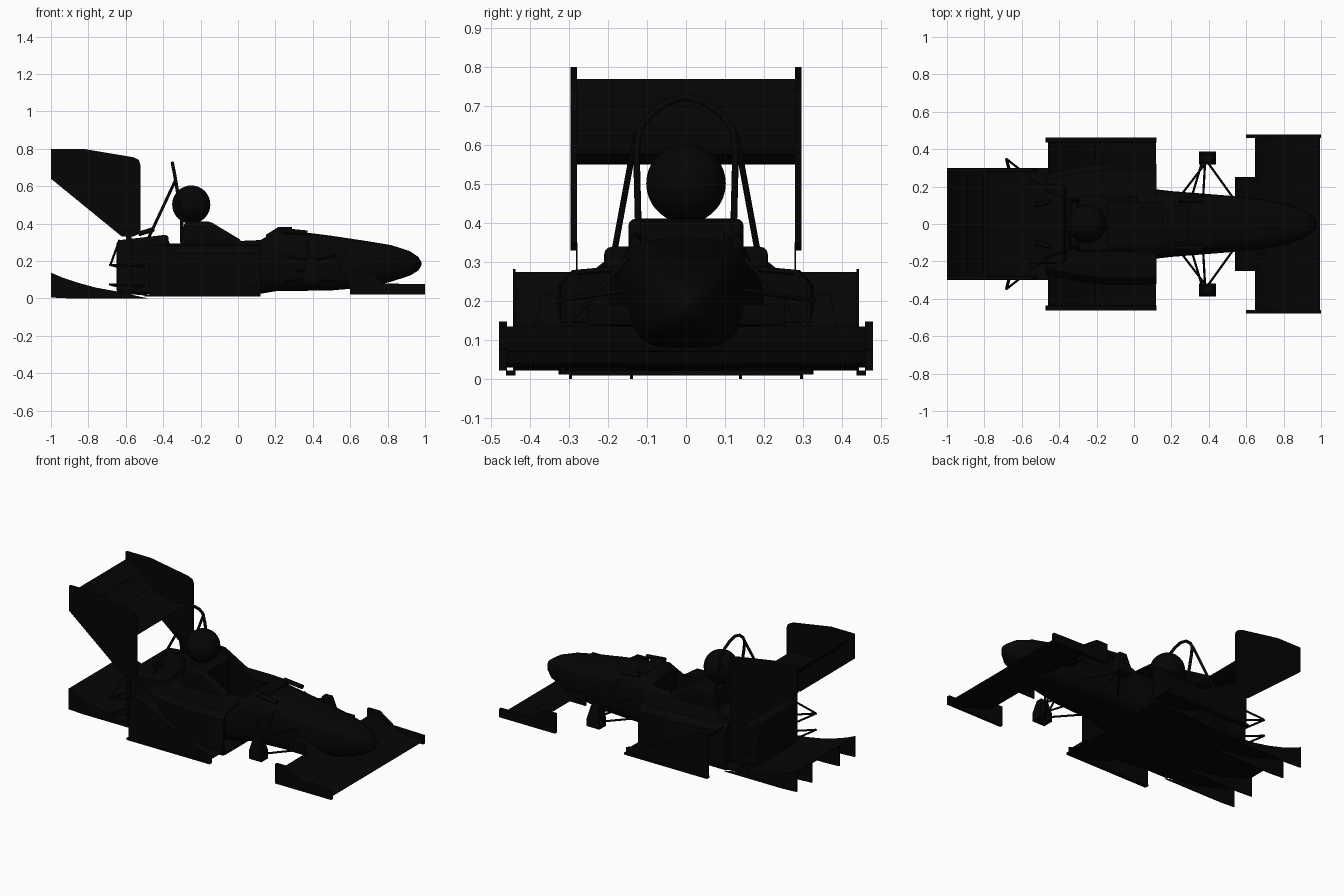
import bpy, bmesh, math
from mathutils import Vector

if "Cube" in bpy.data.objects:
    bpy.data.objects.remove(bpy.data.objects["Cube"])

black = bpy.data.materials.new("black")
black.diffuse_color = (0.0015, 0.0015, 0.0017, 1)
black.use_nodes = True
black.node_tree.nodes["Principled BSDF"].inputs["Base Color"].default_value = black.diffuse_color


def finish(name, bm, smooth=None, bevel=0):
    bmesh.ops.recalc_face_normals(bm, faces=bm.faces)
    me = bpy.data.meshes.new(name)
    bm.to_mesh(me)
    bm.free()
    ob = bpy.data.objects.new(name, me)
    bpy.context.collection.objects.link(ob)
    me.materials.append(black)
    if smooth:
        bpy.ops.object.select_all(action='DESELECT')
        ob.select_set(True)
        bpy.context.view_layer.objects.active = ob
        bpy.ops.object.shade_smooth_by_angle(angle=math.radians(smooth))
    if bevel:
        m = ob.modifiers.new("bevel", 'BEVEL')
        m.width, m.segments = bevel, 3
    return ob


def loft(name, rings, smooth=None, bevel=0):
    bm = bmesh.new()
    vs = [[bm.verts.new(p) for p in r] for r in rings]
    for a, b in zip(vs, vs[1:]):
        for i in range(len(a)):
            j = (i + 1) % len(a)
            bm.faces.new((a[i], a[j], b[j], b[i]))
    bm.faces.new(vs[0])
    bm.faces.new(vs[-1])
    return finish(name, bm, smooth, bevel)


def prism(name, pts, y0, y1, smooth=None, bevel=0):
    """Side profile (x, z) extruded across y."""
    return loft(name, [[(x, y, z) for x, z in pts] for y in (y0, y1)], smooth, bevel)


def box(name, x0, x1, y0, y1, z0, z1, bevel=0):
    return prism(name, [(x0, z0), (x1, z0), (x1, z1), (x0, z1)], y0, y1, None, bevel)


def foil(name, le, te, y0, y1, thick=0.1, camber=0.1):
    """Downforce wing element from leading to trailing edge."""
    le, te = Vector(le), Vector(te)
    d = te - le
    n = Vector((d.y, -d.x))
    n = n if n.y < 0 else -n
    up, low = [], []
    for i in range(9):
        t = (i / 8) ** 1.5
        c = 4 * camber * t * (1 - t)
        h = thick * (1.5 * math.sqrt(t) * (1 - t) + 0.06)
        up.append(le + d * t + n * (c - h / 2))
        low.append(le + d * t + n * (c + h / 2))
    return prism(name, [tuple(p) for p in up + low[::-1]], y0, y1, 40)


def rod(name, a, b, r=0.007, seg=10):
    a, b = Vector(a), Vector(b)
    q = (b - a).to_track_quat('Z', 'Y')
    rings = [[p + q @ Vector((r * math.cos(k * math.tau / seg), r * math.sin(k * math.tau / seg), 0))
              for k in range(seg)] for p in (a, b)]
    return loft(name, rings, 40)


# Monocoque and nose
hull = []
for x, w, zb, zt in [(.982, .006, .18, .19), (.965, .035, .15, .222), (.92, .072, .122, .252),
                     (.82, .108, .09, .285), (.7, .132, .06, .305), (.5, .152, .043, .335),
                     (.3, .168, .04, .36), (.21, .175, .04, .378), (.12, .185, .025, .322),
                     (0, .2, .012, .315), (-.2, .21, .012, .3), (-.4, .21, .012, .29)]:
    ring = []
    for k in range(28):
        t = k * math.tau / 28
        c, s = math.cos(t), math.sin(t)
        e = .6 if x > .6 or s > 0 else .45
        y = w * math.copysign(abs(c) ** e, c) * (1 + .08 * min(s, 0))
        ring.append((x, y, (zb + zt) / 2 + (zt - zb) / 2 * math.copysign(abs(s) ** e, s)))
    hull.append(ring)
body = loft("monocoque", hull, 35)

# Headrest and cockpit rim, with the cockpit cut out
head = prism("headrest", [(.02, .2), (.02, .31), (-.15, .412), (-.285, .412), (-.31, .28), (-.31, .2)],
             -.148, .148, None, .02)
cut = box("cockpit_cutter", -.14, .15, -.115, .115, .1, .6)
cut.hide_render = True
cut.hide_viewport = True
for ob in (body, head):
    m = ob.modifiers.new("cockpit", 'BOOLEAN')
    m.operation, m.object, m.solver = 'DIFFERENCE', cut, 'EXACT'

# Driver helmet
bm = bmesh.new()
bmesh.ops.create_uvsphere(bm, u_segments=32, v_segments=18, radius=.102)
bmesh.ops.translate(bm, verts=bm.verts, vec=(-.25, 0, .502))
finish("helmet", bm, 60)

# Engine cover
prism("engine_cover", [(-.28, .015), (-.28, .28), (-.37, .29), (-.372, .342), (-.65, .31), (-.65, .03)],
      -.21, .21, None, .02)

# Roll hoop
cu = bpy.data.curves.new("roll_hoop", 'CURVE')
cu.dimensions = '3D'
cu.bevel_depth, cu.bevel_resolution = .009, 3
half = [(-.3, .12, .3), (-.3, .123, .42), (-.325, .127, .58), (-.335, .12, .64), (-.341, .095, .675),
        (-.348, .05, .71)]
pts = half + [(-.351, 0, .724)] + [(x, -y, z) for x, y, z in half[::-1]]
sp = cu.splines.new('POLY')
sp.points.add(len(pts) - 1)
for p, c in zip(sp.points, pts):
    p.co = (*c, 1)
cu.materials.append(black)
bpy.context.collection.objects.link(bpy.data.objects.new("roll_hoop", cu))

# Floor
box("floor", -.5, .12, -.3, .3, .01, .022)

# Diffuser roof and fences
roof = [(-.46, .02), (-.65, .038), (-.76, .058), (-.86, .085), (-.94, .112), (-1, .138)]
prism("diffuser_roof", roof + [(x, z - .008) for x, z in roof[::-1]], -.3, .3, 30)
for y in (-.296, -.14, .14, .296):
    prism("diffuser_fence", [(-.48, 0)] + roof[1:] + [(-1, .005), (-.9, 0)], y - .004, y + .004)

# Front wing
foil("front_wing_main", (.995, .038), (.805, .07), -.465, .465, .12, .06)
foil("front_wing_flap", (.822, .072), (.648, .135), -.465, .465, .1, .08)

# Rear wing elements, closely stacked
foil("rear_wing_main", (-.56, .575), (-.825, .625), -.285, .285, .13, .13)
foil("rear_wing_flap", (-.805, .625), (-.905, .705), -.285, .285, .14, .08)
foil("rear_wing_top_flap", (-.89, .7), (-.975, .77), -.285, .285, .14, .08)

for s in (1, -1):
    # Front wing endplate and inner flap
    prism("front_endplate", [(1, .022), (1, .076), (.78, .08), (.68, .148), (.6, .148), (.6, .022)],
          s * .459, s * .479)
    foil("front_inner_flap", (.66, .14), (.54, .19), s * .13, s * .25, .1, .08)
    box("inner_flap_plate", .54, .66, s * .246, s * .252, .13, .2)

    # Rear wing endplate and strut
    prism("rear_endplate", [(-1, .8), (-.83, .8), (-.56, .755), (-.53, .74), (-.522, .715), (-.522, .35),
                            (-.56, .33), (-.62, .33), (-1, .64)], s * .279, s * .296)
    box("rear_wing_strut", -.6, -.57, s * .278, s * .282, .02, .35)

    # Sidepod with recessed intake
    plan = [(.12, .32), (.04, .327), (-.15, .325), (-.32, .305), (-.47, .27)]
    rings = [[(x, s * .12, .012), (x, s * y, .012), (x, s * y, .24), (x, s * (y - .035), .28),
              (x, s * .12, .295)] for x, y in plan]
    rings = [[(x - .12, y * .98, z * .9 + .015) for x, y, z in rings[0]],
             [(x, y * .97, z * .93 + .01) for x, y, z in rings[0]]] + rings
    loft("sidepod", rings, 25)

    # Side wing with endplate and foot
    foil("side_wing_main", (.118, .035), (-.22, .09), s * .29, s * .442, .08, .07)
    foil("side_wing_flap", (-.205, .1), (-.375, .205), s * .28, s * .442, .1, .08)
    foil("side_wing_top_flap", (-.36, .198), (-.46, .275), s * .27, s * .442, .12, .08)
    prism("side_endplate", [(.12, .012), (.12, .05), (0, .085), (-.2, .17), (-.4, .282), (-.472, .282),
                            (-.472, .012)], s * .437, s * .443)
    box("side_endplate_foot", -.474, .12, s * .437, s * .462, .01, .022)

    # Front upright, narrower at the top
    loft("front_upright", [[(.393 + dx * w, s * (.352 + dy * w), z) for dx, dy in
                            ((-.045, -.035), (.045, -.035), (.045, .035), (-.045, .035))]
                           for z, w in ((.08, 1), (.13, 1), (.215, .55))])

    # Front suspension arms
    for x in (.24, .53):
        for z0, z1 in ((.09, .1), (.23, .2)):
            rod("front_wishbone", (x, s * .14, z0), (.39, s * .335, z1), .006)
    rod("front_pushrod", (.37, s * .15, .31), (.38, s * .33, .11), .006)
    rod("steering_rod", (.31, s * .15, .15), (.365, s * .335, .15), .006)

    # Dampers
    rod("front_damper", (.24, s * .13, .363), (.37, s * .13, .35), .014)
    rod("rear_damper", (-.53, s * .1, .345), (-.45, s * .12, .37), .013)

    # Rear suspension arms
    for z in (.075, .18):
        rod("rear_wishbone", (-.48, s * .19, z - .01), (-.685, s * .35, z), .006)
        rod("rear_wishbone", (-.645, s * .19, z - .01), (-.685, s * .35, z), .006)
    rod("rear_pushrod", (-.68, s * .345, .185), (-.635, s * .19, .31), .006)

    # Roll hoop brace
    rod("hoop_brace", (-.335, s * .128, .63), (-.48, s * .185, .32), .008)

# Damper crossbar on the front bulkhead
box("front_damper_mount", .21, .29, -.1, .1, .35, .382, .006)
